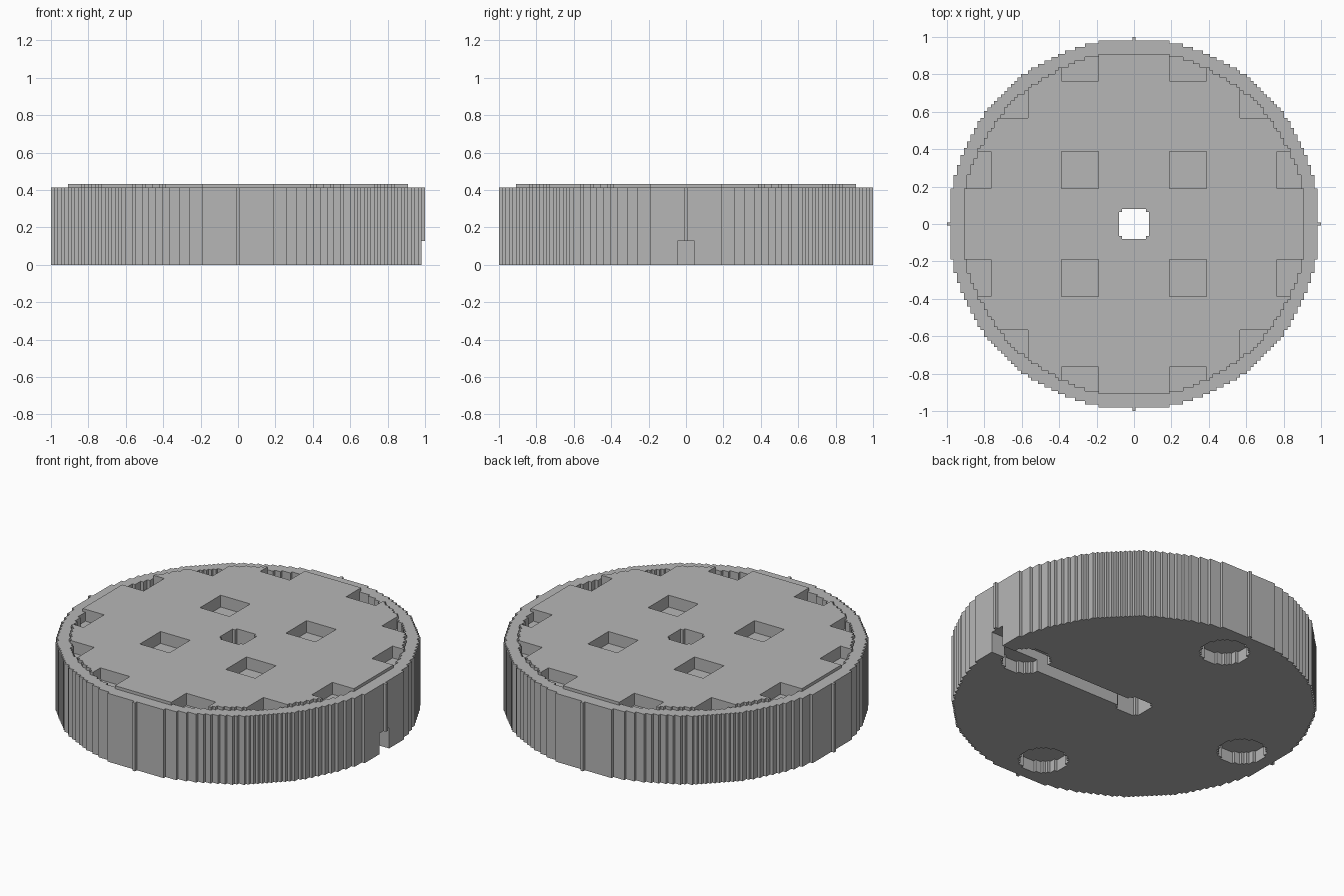
import bpy, bmesh

if "Cube" in bpy.data.objects:
    bpy.data.objects.remove(bpy.data.objects["Cube"])

# Stepped round base, laid out on a square cell grid
R = 55                      # outer radius in cells
P = 2.0 / (2 * R + 1)       # cell size
LEVELS = [0, 4, 7, 20, 23, 24]   # heights (in cells) where the section changes


def in_disc(i, j, limit, ci=0, cj=0):
    return (i - ci) ** 2 + (j - cj) ** 2 <= limit


def in_pocket(i, j):
    """Square sockets sunk into the raised deck."""
    a, b = abs(i), abs(j)
    near_a, near_b = 11 <= a <= 21, 11 <= b <= 21
    return ((near_a and near_b) or (near_a and b >= 43) or (a >= 43 and near_b)
            or (a >= 32 and b >= 32))


def in_foot_recess(i, j):
    """Round recesses under the base, one on each axis."""
    return any(in_disc(i, j, 56, ci, cj)
               for ci, cj in ((43, 0), (-43, 0), (0, 43), (0, -43)))


def solid(i, j, layer):
    if layer < 0 or layer >= len(LEVELS) - 1:
        return False
    z = LEVELS[layer]
    # outer wall, and the smaller raised deck
    if not in_disc(i, j, R * R if z < 23 else 2600):
        return False
    # centre hole
    if in_disc(i, j, 25) and max(abs(i), abs(j)) <= 4:
        return False
    # cable channel from the right edge to the centre
    if z < 7 and abs(j) <= 2 and i >= 0:
        return False
    if z < 4 and in_foot_recess(i, j):
        return False
    if z >= 20 and in_disc(i, j, 2600) and in_pocket(i, j):
        return False
    return True


bm = bmesh.new()
corners = {}


def vert(x, y, k):
    if (x, y, k) not in corners:
        corners[x, y, k] = bm.verts.new(
            ((x - 0.5) * P, (y - 0.5) * P, LEVELS[k] * P))
    return corners[x, y, k]


# outward faces of one cell, as neighbour direction and corner offsets
SIDES = {
    (1, 0, 0): ((1, 0, 0), (1, 1, 0), (1, 1, 1), (1, 0, 1)),
    (-1, 0, 0): ((0, 1, 0), (0, 0, 0), (0, 0, 1), (0, 1, 1)),
    (0, 1, 0): ((1, 1, 0), (0, 1, 0), (0, 1, 1), (1, 1, 1)),
    (0, -1, 0): ((0, 0, 0), (1, 0, 0), (1, 0, 1), (0, 0, 1)),
    (0, 0, 1): ((0, 0, 1), (1, 0, 1), (1, 1, 1), (0, 1, 1)),
    (0, 0, -1): ((0, 1, 0), (1, 1, 0), (1, 0, 0), (0, 0, 0)),
}

filled = {(i, j, k)
          for i in range(-R, R + 1) for j in range(-R, R + 1)
          for k in range(len(LEVELS) - 1) if solid(i, j, k)}

for i, j, k in sorted(filled):
    for (di, dj, dk), quad in SIDES.items():
        if (i + di, j + dj, k + dk) not in filled:
            bm.faces.new([vert(i + a, j + b, k + c) for a, b, c in quad])

mesh = bpy.data.meshes.new("round_base")
bm.to_mesh(mesh)
bm.free()

grey = bpy.data.materials.new("mid grey")
grey.diffuse_color = (0.47, 0.47, 0.47, 1)
grey.use_nodes = True
grey.node_tree.nodes["Principled BSDF"].inputs["Base Color"].default_value = grey.diffuse_color
mesh.materials.append(grey)

base = bpy.data.objects.new("round_base", mesh)
bpy.context.collection.objects.link(base)
